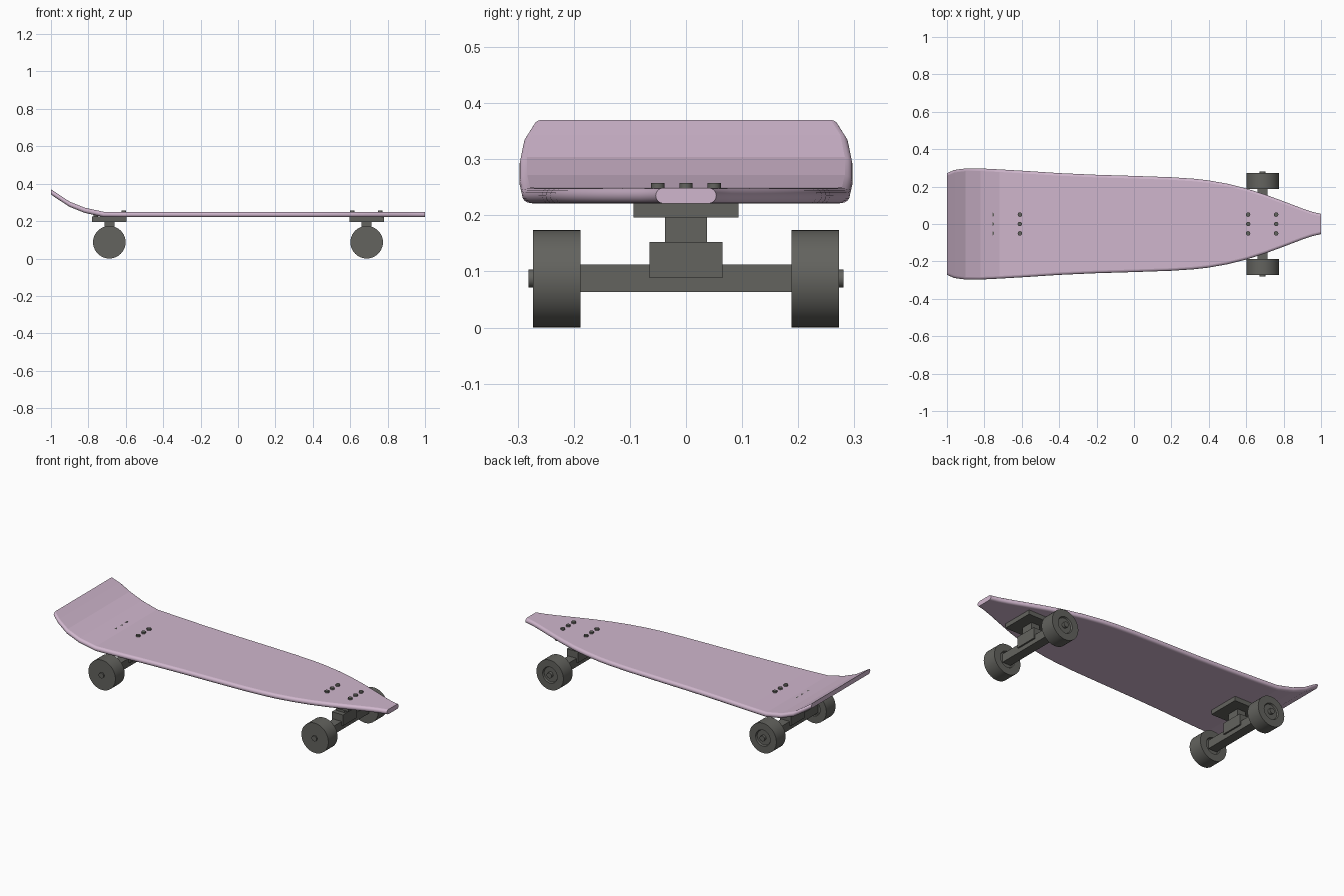
import bpy, bmesh, math
from mathutils import Matrix

if "Cube" in bpy.data.objects:
    bpy.data.objects.remove(bpy.data.objects["Cube"])


def material(name, rgb):
    m = bpy.data.materials.new(name)
    m.diffuse_color = (*rgb, 1)
    m.use_nodes = True
    m.node_tree.nodes["Principled BSDF"].inputs["Base Color"].default_value = m.diffuse_color
    return m


PINK = material("dusty pink", (0.63, 0.47, 0.61))
GREY = material("dark grey", (0.125, 0.125, 0.113))


def finish(bm, name, mat):
    bmesh.ops.recalc_face_normals(bm, faces=bm.faces)
    me = bpy.data.meshes.new(name)
    bm.to_mesh(me)
    bm.free()
    me.materials.append(mat)
    ob = bpy.data.objects.new(name, me)
    bpy.context.collection.objects.link(ob)
    return ob


def box(name, x, y, z0, z1, hx, hy):
    bm = bmesh.new()
    bmesh.ops.create_cube(bm, size=1, matrix=Matrix.Translation((x, y, (z0 + z1) / 2))
                          @ Matrix.Diagonal((2 * hx, 2 * hy, z1 - z0, 1)))
    return finish(bm, name, GREY)


def lathe(name, profile, centre, axis, n):
    """Spin (radius, distance) pairs round the y or z axis."""
    bm = bmesh.new()
    rings = []
    for r, d in profile:
        ring = []
        for i in range(n):
            a = 2 * math.pi * i / n
            u, v = r * math.cos(a), r * math.sin(a)
            p = (u, d, v) if axis == "y" else (u, v, d)
            ring.append(bm.verts.new([c + q for c, q in zip(centre, p)]))
        rings.append(ring)
    for a, b in zip(rings, rings[1:]):
        for i in range(n):
            j = (i + 1) % n
            f = bm.faces.new((a[i], a[j], b[j], b[i]))
            f.smooth = abs(a[i].co[1 if axis == "y" else 2] - b[i].co[1 if axis == "y" else 2]) > 0.02
    bm.faces.new(rings[0])
    bm.faces.new(rings[-1])
    for e in bm.edges:
        if len(e.link_faces) == 2 and e.calc_face_angle(0) > math.radians(35):
            e.smooth = False
    return finish(bm, name, GREY)


# Deck: stations of (x, half width, top height), lofted with a round rim
stations = [(-1, .272, .370), (-.96, .289, .343), (-.9, .297, .304), (-.82, .297, .272),
            (-.72, .292, .250), (-.6, .285, .249), (-.4, .272, .249), (-.2, .263, .249),
            (0, .257, .249), (.2, .250, .249), (.32, .242, .249), (.4, .233, .249),
            (.5, .215, .249), (.6, .190, .249), (.7, .158, .249), (.8, .121, .249),
            (.9, .083, .249), (.95, .066, .249), (1, .054, .249)]
T, SEG = 0.028, 8
bm = bmesh.new()
rings = []
for x, w, top in stations:
    ring = []
    for side in (1, -1):
        for i in range(SEG + 1):
            a = side * math.pi / 2 - math.pi * i / SEG
            a = math.pi / 2 - math.pi * i / SEG if side > 0 else -math.pi / 2 - math.pi * i / SEG
            y = side * (w - T / 2) + T / 2 * math.cos(a)
            ring.append(bm.verts.new((x, y, top - T / 2 + T / 2 * math.sin(a))))
    rings.append(ring)
n = len(rings[0])
for a, b in zip(rings, rings[1:]):
    for i in range(n):
        j = (i + 1) % n
        f = bm.faces.new((a[i], a[j], b[j], b[i]))
        f.smooth = i not in (SEG, n - 1)     # rim smooth, top and bottom flat
bm.faces.new(rings[0])
bm.faces.new(rings[-1])
for ring in (rings[0], rings[-1]):
    for i in range(n):
        bm.edges.get((ring[i], ring[(i + 1) % n])).smooth = False
finish(bm, "deck", PINK)

# Trucks, wheels and bolts at both ends
R = 0.087
for end, s in (("tail", -1), ("nose", 1)):
    x = s * 0.688
    box(end + "_base_plate", x, 0, .196, .225, .092, .094)
    box(end + "_stem", x, 0, .145, .200, .027, .037)
    box(end + "_hanger_block", x, 0, .088, .152, .036, .065)
    box(end + "_axle_beam", x, 0, .063, .112, .027, .195)
    lathe(end + "_axle_rod", [(.016, -.281), (.016, .281)], (x, 0, R), "y", 16)
    for side, y in (("front", -.2305), ("back", .2305)):
        # wheel with a shallow dished hub on its back face
        lathe(f"{end}_{side}_wheel",
              [(R, -.0425), (R, .0425), (.047, .0425), (.043, .034)],
              (x, y, R), "y", 40)
    for bx in (s * .61, s * .76):
        for by in (-.05, 0, .05):
            lathe(end + "_bolt", [(.012, .215), (.012, .258)], (bx, by, 0), "z", 12)
